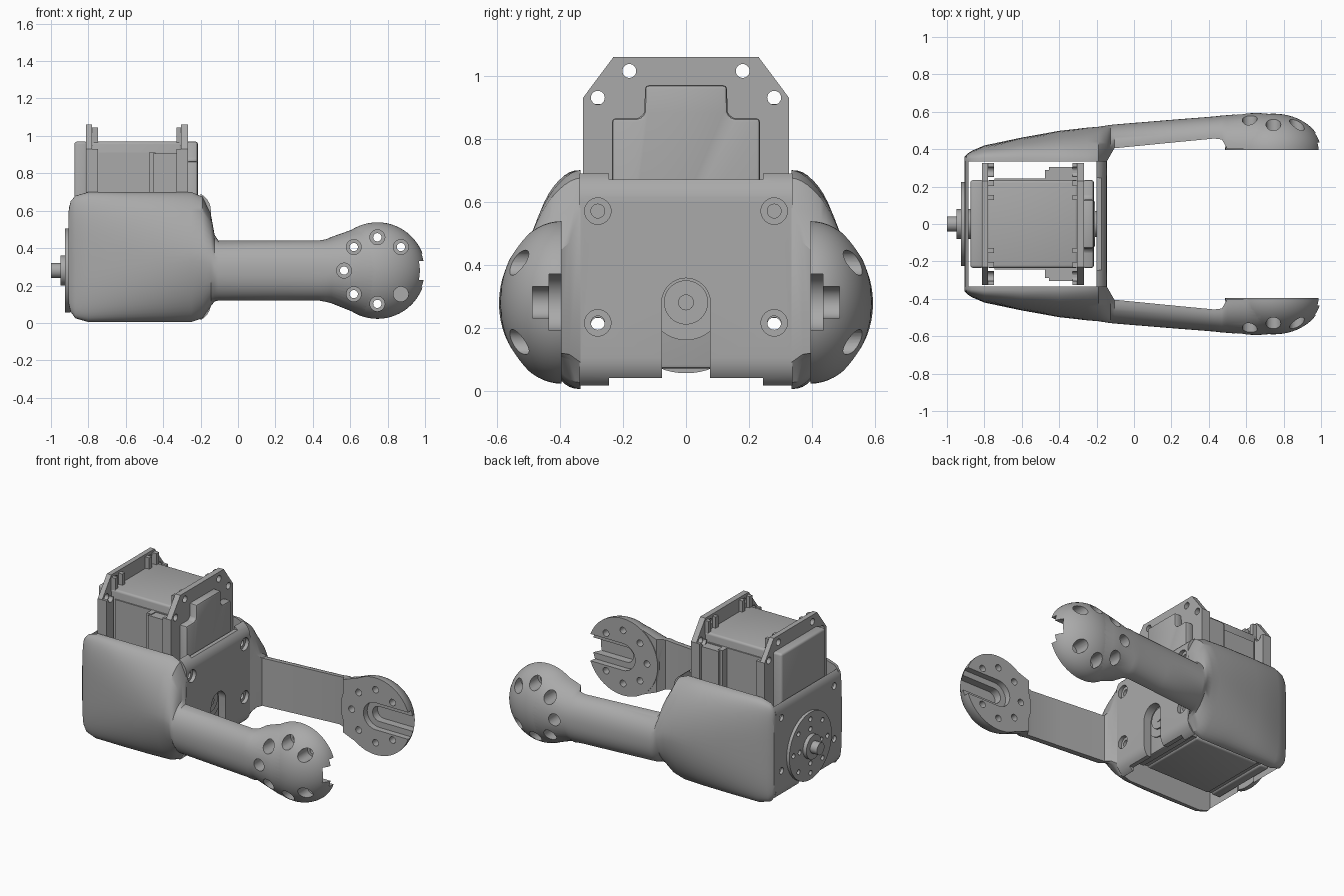
import bpy, bmesh
from math import sin, cos, pi, radians
from mathutils import Matrix, Vector

cube = bpy.data.objects.get("Cube")
if cube:
    bpy.data.objects.remove(cube)

grey = bpy.data.materials.new("plain_grey")
grey.use_nodes = True
grey.diffuse_color = (0.4, 0.4, 0.4, 1)
grey.node_tree.nodes["Principled BSDF"].inputs["Base Color"].default_value = (0.4, 0.4, 0.4, 1)

AXIS_Z = 0.28          # height of the pivot axis
HEAD_X = 0.745         # centre of the round arm heads


def finish(name, bm):
    bmesh.ops.recalc_face_normals(bm, faces=bm.faces)
    mesh = bpy.data.meshes.new(name)
    bm.to_mesh(mesh)
    bm.free()
    mesh.materials.append(grey)
    ob = bpy.data.objects.new(name, mesh)
    bpy.context.collection.objects.link(ob)
    return ob


def activate(ob):
    bpy.ops.object.select_all(action='DESELECT')
    ob.select_set(True)
    bpy.context.view_layer.objects.active = ob


def smooth(ob, angle=35):
    activate(ob)
    bpy.ops.object.shade_smooth_by_angle(angle=radians(angle))


def boolean(ob, other, operation='DIFFERENCE'):
    activate(ob)
    mod = ob.modifiers.new("cut", 'BOOLEAN')
    mod.operation, mod.object, mod.solver = operation, other, 'EXACT'
    bpy.ops.object.modifier_apply(modifier=mod.name)
    bpy.data.objects.remove(other)


def bevel(ob, width=0.015, segments=3):
    activate(ob)
    mod = ob.modifiers.new("soft_edges", 'BEVEL')
    mod.width, mod.segments = width, segments
    bpy.ops.object.modifier_apply(modifier=mod.name)
    smooth(ob)
    return ob


def box(name, xs, ys, zs):
    bm = bmesh.new()
    bmesh.ops.create_cube(bm, size=1)
    for v in bm.verts:
        v.co = Vector([sum(s) / 2 + c * (s[1] - s[0]) for c, s in zip(v.co, (xs, ys, zs))])
    return finish(name, bm)


def loft(name, rings):
    bm = bmesh.new()
    rows = [[bm.verts.new(p) for p in ring] for ring in rings]
    n = len(rows[0])
    for a, b in zip(rows, rows[1:]):
        for i in range(n):
            bm.faces.new((a[i], a[(i + 1) % n], b[(i + 1) % n], b[i]))
    bm.faces.new(rows[0])
    bm.faces.new(rows[-1])
    return finish(name, bm)


def prism_x(name, outline, x0, x1):
    return loft(name, [[(x, y, z) for y, z in outline] for x in (x0, x1)])


def cyl(name, axis, centre, radius, a, b, sides=32):
    """Cylinder from a to b along x or y; centre is in the other two axes."""
    ring = [(centre[0] + radius * cos(2 * pi * i / sides),
             centre[1] + radius * sin(2 * pi * i / sides)) for i in range(sides)]
    if axis == 'x':
        return prism_x(name, ring, a, b)
    return loft(name, [[(u, t, v) for u, v in ring] for t in (a, b)])


def mirrored(ob, name):
    twin = ob.copy()
    twin.data = ob.data.copy()
    twin.name = name
    twin.data.transform(Matrix.Scale(-1, 4, (0, 1, 0)))
    twin.data.flip_normals()
    bpy.context.collection.objects.link(twin)


# Side arm sections: x, inner y, outer y, bottom, top, roundness power
sections = [
    (-.905, .335, .36, .1, .6, 4), (-.895, .335, .372, .06, .65, 4),
    (-.87, .335, .39, .025, .68, 3.5), (-.8, .335, .42, .005, .7, 3),
    (-.6, .335, .462, .005, .7, 2.4), (-.4, .335, .498, .005, .7, 2),
    (-.25, .335, .515, .005, .7, 1.7), (-.19, .335, .52, .025, .675, 1.7),
    (-.145, .335, .527, .09, .58, 1.8), (-.125, .37, .53, .115, .47, 2),
    (-.105, .405, .532, .12, .44, 2.2), (.2, .435, .557, .12, .44, 2.2),
    (.43, .457, .575, .12, .44, 2.2), (.47, .452, .58, .113, .447, 2.2),
    (.5, .4, .582, .105, .46, 2.2), (.6, .4, .591, .065, .495, 2.1),
    (.66, .4, .594, .04, .515, 2), (.73, .402, .588, .035, .525, 2)]


def section_ring(x, inner, outer, low, high, power, steps=28):
    ring = []
    for i in range(steps + 1):
        t = pi * i / steps
        c, s = cos(t), max(sin(t), 0)
        z = abs(c) ** (2 / power) * (1 if c > 0 else -1)
        ring.append((x, inner + (outer - inner) * s ** (2 / power),
                     (low + high) / 2 - (high - low) / 2 * z))
    return ring


arm = loft("back_arm", [section_ring(*s) for s in sections])

# Domed round head
dome = []
for i in range(17):
    t = pi / 2 * i / 16.3
    r = 0.258 * cos(t)
    dome.append([(HEAD_X + r * cos(2 * pi * k / 64), 0.395 + 0.195 * sin(t),
                  AXIS_Z + r * sin(2 * pi * k / 64)) for k in range(64)])
boolean(arm, loft("dome", dome), 'UNION')

# Stepped slot in the head, then the ring of counterbored holes
for half, depth in ((0.09, 0.435), (0.05, 0.487)):
    boolean(arm, cyl("slot_end", 'y', (HEAD_X, AXIS_Z), half, 0.3, depth))
    boolean(arm, box("slot", (HEAD_X, 1.1), (0.3, depth), (AXIS_Z - half, AXIS_Z + half)))
for k in range(1, 8):
    a = k * pi / 4
    spot = (HEAD_X + 0.178 * cos(a), AXIS_Z + 0.178 * sin(a))
    boolean(arm, cyl("bore", 'y', spot, 0.022, 0.3, 0.7, 24))
    boolean(arm, cyl("counterbore", 'y', spot, 0.04, 0.45, 0.7, 24))
smooth(arm)
mirrored(arm, "front_arm")

# Bracket end plates, made from a rounded block hollowed from top to bottom
corner = []
for cx, cz, start in ((-.245, .6, 0), (-.805, .6, 1), (-.805, .105, 2), (-.245, .105, 3)):
    for i in range(9):
        a = pi / 2 * (start + i / 8)
        corner.append((cx + 0.1 * cos(a), cz + 0.1 * sin(a)))
frame = loft("bracket_end_plates", [[(x, y, z) for x, z in corner] for y in (-.338, .338)])
boolean(frame, box("hollow", (-.885, -.2), (-.5, .5), (-.1, 1)))
for zs in ((0.67, 1), (-0.2, 0.04)):
    boolean(frame, box("trim", (-1, 0), (-.245, .245), zs))
boolean(frame, box("slot", (-1, 0), (-.077, .077), (-.1, AXIS_Z)))
boolean(frame, cyl("slot_end", 'x', (0, AXIS_Z), 0.077, -1, 0))
for y in (-.28, .28):
    for z in (.215, .57):
        boolean(frame, cyl("bore", 'x', (y, z), 0.022, -1, 0, 24))
        boolean(frame, cyl("counterbore", 'x', (y, z), 0.042, -.17, 0, 24))
smooth(frame)

# Motor case, its end cap and side panels
bevel(box("motor_case", (-.785, -.3), (-.235, .235), (.07, .97)))
bevel(box("motor_front_cap", (-.875, -.805), (-.235, .235), (.07, .97)))
box("motor_side_panels", (-.745, -.335), (-.243, .243), (.13, .91))

# Stepped rear cover
half = [(.235, .07), (.235, .865), (.155, .865), (.14, .87), (.132, .885), (.13, .97)]
outline = half + [(-y, z) for y, z in reversed(half)]
bevel(prism_x("motor_rear_cover", outline, -.275, -.215), 0.012, 2)

# Mounting flanges with chamfered corners, holes and ribs
quarter = [(.327, .93), (.23, 1.06)]
upper = quarter + [(-y, z) for y, z in reversed(quarter)]
octagon = upper + [(-y, 1.14 - z) for y, z in upper]
for label, x0, x1, inner in (("front", -.813, -.78, -.749), ("rear", -.305, -.267, -.33)):
    flange = prism_x(label + "_flange", octagon, x0, x1)
    near = x1 if label == "front" else x0
    span = (min(near, inner), max(near, inner))
    strips = [box(label + "_flange_strip", span, sorted((s * .25, s * .327)), (.21, .93))
              for s in (-1, 1)]
    for s, strip in zip((-1, 1), strips):
        for z in (.93, .57, .21):
            boolean(flange, cyl("bore", 'x', (s * .28, z), 0.022, -1, 0, 24))
            boolean(strip, cyl("bore", 'x', (s * .28, z), 0.026, -1, 0, 24))
        for z in (1.015, .125):
            boolean(flange, cyl("bore", 'x', (s * .18, z), 0.022, -1, 0, 24))
        for y in (.142, .218):
            box(label + "_flange_rib", span, (s * y - .014, s * y + .014), (.95, 1.045))
        smooth(strip)
    smooth(flange)

# Cable sockets on both sides of the case
for label, s in (("back", 1), ("front", -1)):
    box(label + "_socket", (-.455, -.3), sorted((s * .23, s * .305)), (.23, .905))
    box(label + "_socket_lip", (-.475, -.44), sorted((s * .23, s * .29)), (.23, .91))

# Output horn with screw holes and a stepped hub
horn = cyl("output_horn", 'x', (0, AXIS_Z), 0.225, -.925, -.895, 64)
for radius, count in ((.18, 8), (.115, 4)):
    for k in range(count):
        a = 2 * pi * k / count
        boolean(horn, cyl("bore", 'x', (radius * cos(a), AXIS_Z + radius * sin(a)),
                          0.016, -1, -.905, 16))
smooth(horn)
for name, r, a, b in (("horn_hub", .08, -.95, -.87), ("horn_screw", .04, -1, -.94),
                      ("rear_idler_disc", .12, -.22, -.208), ("rear_idler_hub", .07, -.21, -.198),
                      ("rear_idler_pin", .025, -.2, -.193)):
    smooth(cyl(name, 'x', (0, AXIS_Z), r, a, b, 48))
